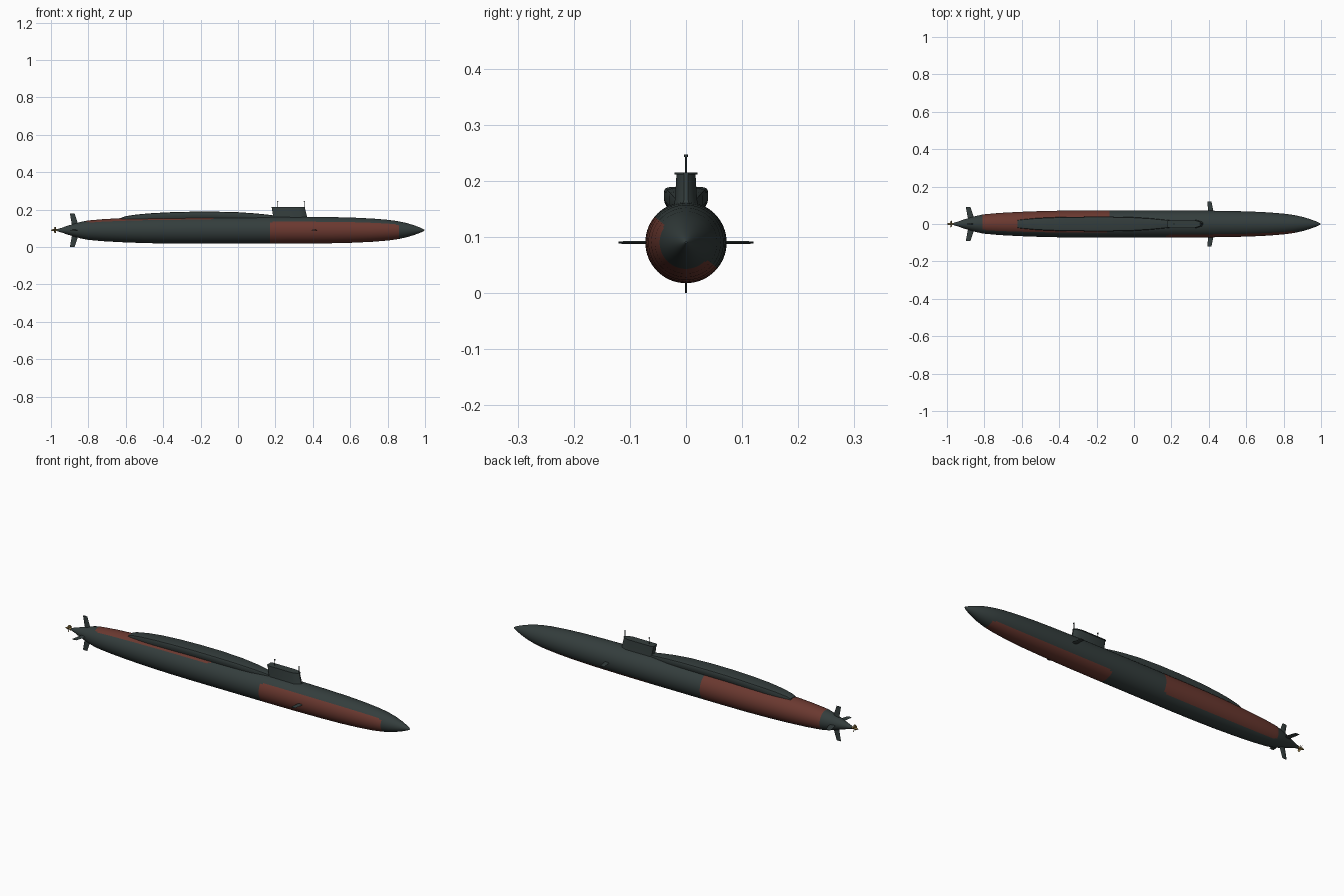
import bpy, bmesh, math
from mathutils import Vector, Matrix

if "Cube" in bpy.data.objects:
    bpy.data.objects.remove(bpy.data.objects["Cube"])

AXIS = 0.09   # height of the hull centreline


def material(name, rgb):
    m = bpy.data.materials.new(name)
    m.diffuse_color = (*rgb, 1)
    m.use_nodes = True
    m.node_tree.nodes["Principled BSDF"].inputs["Base Color"].default_value = m.diffuse_color
    return m


GREEN = material("dark_sea_green", (0.034, 0.047, 0.046))
RED = material("oxide_red", (0.145, 0.040, 0.029))
BRONZE = material("bronze", (0.22, 0.15, 0.05))


def finish(name, bm, mats, angle=35):
    bmesh.ops.recalc_face_normals(bm, faces=bm.faces)
    me = bpy.data.meshes.new(name)
    bm.to_mesh(me)
    bm.free()
    ob = bpy.data.objects.new(name, me)
    bpy.context.collection.objects.link(ob)
    for m in mats:
        me.materials.append(m)
    bpy.ops.object.select_all(action='DESELECT')
    ob.select_set(True)
    bpy.context.view_layer.objects.active = ob
    bpy.ops.object.shade_smooth_by_angle(angle=math.radians(angle))
    return ob


def loft(bm, rings):
    """Skin a list of closed rings of points and cap both ends."""
    vs = [[bm.verts.new(p) for p in r] for r in rings]
    n = len(vs[0])
    for a, b in zip(vs, vs[1:]):
        for i in range(n):
            bm.faces.new((a[i], a[(i + 1) % n], b[(i + 1) % n], b[i]))
    bm.faces.new(vs[0])
    bm.faces.new(vs[-1])


def cylinder(bm, radius, x0, x1, r2=None, segs=12, axis='x', at=(0, 0)):
    r2 = radius if r2 is None else r2
    rings = []
    for t, r in ((x0, radius), (x1, r2)):
        ring = []
        for i in range(segs):
            a = math.tau * i / segs
            u, v = r * math.cos(a), r * math.sin(a)
            ring.append((t, at[0] + u, at[1] + v) if axis == 'x' else (at[0] + u, at[1] + v, t))
        rings.append(ring)
    loft(bm, rings)


# Hull: turned profile, painted with two half-round red areas
PROFILE = [(-0.965, .006), (-0.94, .0135), (-0.91, .024), (-0.88, .033), (-0.845, .043),
           (-0.81, .0505), (-0.795, .0525), (-0.72, .059), (-0.62, .0645), (-0.5, .069),
           (-0.38, .0715), (-0.25, .0725), (-0.145, .0725), (-0.13, .0725), (0.17, .0725),
           (0.185, .0725), (0.35, .0718), (0.5, .070), (0.62, .067), (0.72, .062), (0.8, .0555),
           (0.845, .0495), (0.86, .047), (0.9, .0385), (0.94, .0265), (0.97, .0155),
           (0.99, .0065), (0.998, .0015)]
SEGS = 64
bm = bmesh.new()
loft(bm, [[(x, r * math.cos(math.tau * i / SEGS), AXIS + r * math.sin(math.tau * i / SEGS))
           for i in range(SEGS)] for x, r in PROFILE])


def in_patch(c, x0, x1, start, span):
    if not x0 < c.x < x1:
        return False
    a = (math.degrees(math.atan2(c.z - AXIS, c.y)) - start) % 360
    trim = 5.63 if min(c.x - x0, x1 - c.x) < 0.014 else 0   # clipped corners
    return trim < a < span - trim


for f in bm.faces:
    c = f.calc_center_median()
    if in_patch(c, 0.17, 0.86, 140.6, 180) or in_patch(c, -0.81, -0.13, -45, 177):
        f.material_index = 1
finish("hull", bm, [GREEN, RED])

# Raised missile deck: x, half width, shoulder height, top height
STATIONS = [(-0.622, .021, .152, .157), (-0.60, .024, .158, .165), (-0.54, .030, .164, .174),
            (-0.46, .035, .172, .181), (-0.36, .038, .178, .186), (-0.24, .039, .182, .189),
            (-0.12, .039, .182, .189), (0.0, .036, .179, .186), (0.09, .030, .173, .180),
            (0.15, .024, .167, .174), (0.19, .020, .162, .169)]
bm = bmesh.new()
rings = []
for x, w, s, t in STATIONS:
    half = [(w * .82, s - .032), (w, s - .017), (w, s), (w * .93, t - .002), (w * .72, t)]
    rings.append([(x, y, z) for y, z in half] + [(x, -y, z) for y, z in reversed(half)])
loft(bm, rings)
finish("missile_deck", bm, [GREEN], 30)


# Sail: stacked rounded outlines leaning aft toward the top, with a thin cap
def sail_ring(x0, x1, w, z):
    half = [(x0, w * .75), (x0 + .012, w), (x1 - .035, w), (x1 - .008, w * .6), (x1, w * .2)]
    return [(x, y, z) for x, y in half] + [(x, -y, z) for x, y in reversed(half)]


bm = bmesh.new()
loft(bm, [sail_ring(.191, .374, .0215, .150), sail_ring(.187, .367, .0195, .170),
          sail_ring(.180, .357, .0170, .211)])
loft(bm, [sail_ring(.178, .359, .0205, .211), sail_ring(.178, .359, .0205, .2145)])
finish("sail", bm, [GREEN])

# Masts
for name, x in (("aft_mast", .213), ("forward_mast", .354)):
    bm = bmesh.new()
    cylinder(bm, .0018, .205, .243, axis='z', at=(x, 0))
    cylinder(bm, .0032, .242, .247, axis='z', at=(x, 0))
    finish(name, bm, [GREEN])


# Control surfaces: tapered foil running outward from the centreline
def fin(name, root, tip, reach, inner, thick, turn):
    bm = bmesh.new()
    rings = []
    for (x0, x1), y, t in ((root, inner, thick), (tip, reach, thick * .6)):
        c = x1 - x0
        half = [(x0 + c * .3, t / 2), (x0 + c * .7, t / 2)]
        rings.append([(x0, y, 0)] + [(x, y, h) for x, h in half] + [(x1, y, 0)]
                     + [(x, y, -h) for x, h in reversed(half)])
    loft(bm, rings)
    bm.transform(Matrix.Translation((0, 0, AXIS)) @ Matrix.Rotation(math.radians(turn), 4, 'X'))
    finish(name, bm, [GREEN])


for side, turn in (("left", 0), ("upper", 90), ("right", 180), ("lower", 270)):
    fin(side + "_stern_fin", (-.886, -.850), (-.899, -.874), .09, .018, .006, turn)
for side, turn in (("left", 0), ("right", 180)):
    fin(side + "_bow_plane", (.398, .428), (.392, .414), .12, .05, .007, turn)

# Propeller: hub and five pitched blades
bm = bmesh.new()
cylinder(bm, .0055, -.99, -.96, segs=16, at=(0, AXIS))
cylinder(bm, .0015, -1.0, -.99, .0055, segs=16, at=(0, AXIS))
finish("propeller_hub", bm, [BRONZE])
bm = bmesh.new()
for k in range(5):
    M = (Matrix.Translation((-.977, 0, AXIS)) @ Matrix.Rotation(math.tau * k / 5, 4, 'X')
         @ Matrix.Rotation(math.radians(40), 4, 'Z'))
    M = (Matrix.Translation((-.978, 0, AXIS)) @ Matrix.Rotation(math.tau * k / 5, 4, 'X')
         @ Matrix.Rotation(math.radians(45), 4, 'Z'))
    rings = []
    for z, w in ((.003, .0035), (.010, .006), (.015, .0055), (.018, .003)):
        rings.append([M @ Vector((x, y, z)) for x, y in
                      ((-w, -.0006), (w, -.0006), (w, .0006), (-w, .0006))])
    loft(bm, rings)
finish("propeller_blades", bm, [BRONZE])
